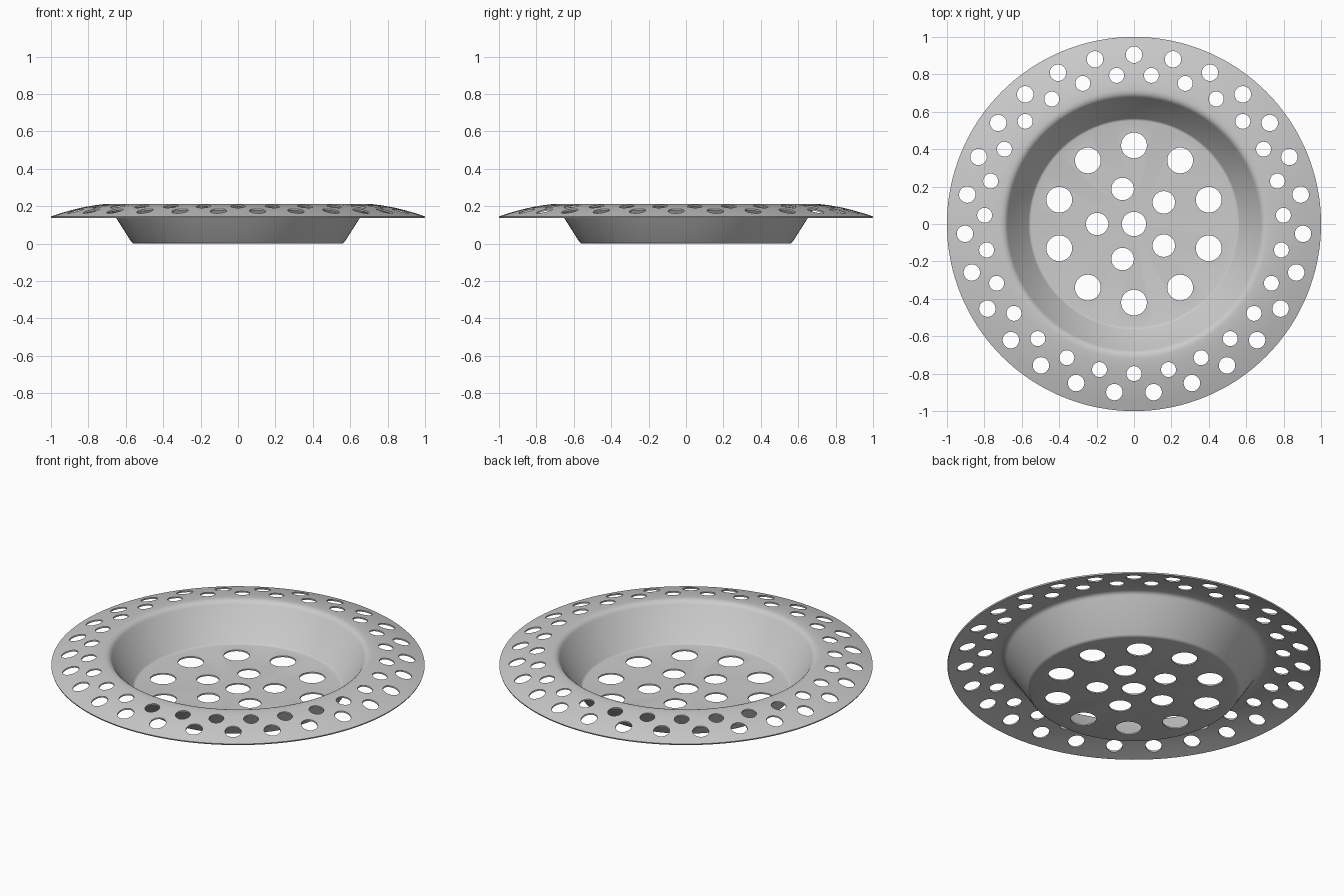
import bpy, bmesh
from math import sin, cos, pi, radians
from mathutils import Vector, Matrix

if "Cube" in bpy.data.objects:
    bpy.data.objects.remove(bpy.data.objects["Cube"])

THICK = 0.008
SEGMENTS = 128

# Mid-surface profile (radius, height): floor, sloped wall, rounded lip, domed rim
PROFILE = [(0.065, 0.004), (0.552, 0.004), (0.560, 0.006), (0.567, 0.012),
           (0.679, 0.188), (0.685, 0.196), (0.693, 0.202), (0.704, 0.206),
           (0.718, 0.207), (0.76, 0.202), (0.82, 0.192), (0.88, 0.178),
           (0.94, 0.161), (0.999, 0.142)]

# Hole rings: (count, ring radius, hole radius, start angle)
RINGS = [(5, 0.197, 0.060, 180), (10, 0.42, 0.069, 90),
         (27, 0.80, 0.040, 270), (27, 0.905, 0.044, 90)]


def add_object(name, bm):
    bmesh.ops.recalc_face_normals(bm, faces=bm.faces)
    mesh = bpy.data.meshes.new(name)
    bm.to_mesh(mesh)
    bm.free()
    obj = bpy.data.objects.new(name, mesh)
    bpy.context.collection.objects.link(obj)
    return obj


# Strainer sheet: revolved profile, the innermost ring is the central hole
bm = bmesh.new()
verts = [bm.verts.new((r, 0, z)) for r, z in PROFILE]
edges = [bm.edges.new(pair) for pair in zip(verts, verts[1:])]
bmesh.ops.spin(bm, geom=verts + edges, axis=(0, 0, 1), cent=(0, 0, 0),
               angle=2 * pi, steps=SEGMENTS, use_merge=True)
bmesh.ops.remove_doubles(bm, verts=bm.verts, dist=1e-5)
strainer = add_object("drain_strainer", bm)

# Cutter: all the round perforations
bm = bmesh.new()
for count, ring_r, hole_r, start in RINGS:
    for i in range(count):
        a = radians(start) + 2 * pi * i / count
        z = 0.0 if ring_r < 0.6 else 0.18
        pos = Vector((ring_r * cos(a), ring_r * sin(a), z))
        bmesh.ops.create_cone(bm, cap_ends=True, segments=32, radius1=hole_r,
                              radius2=hole_r, depth=0.2,
                              matrix=Matrix.Translation(pos))
cutter = add_object("hole_cutter", bm)
cutter.hide_render = True

# Thicken the sheet, then punch the holes
solid = strainer.modifiers.new("thickness", 'SOLIDIFY')
solid.thickness = THICK
solid.offset = 0
solid.use_even_offset = True
punch = strainer.modifiers.new("holes", 'BOOLEAN')
punch.operation = 'DIFFERENCE'
punch.solver = 'EXACT'
punch.object = cutter

bpy.context.view_layer.objects.active = strainer
strainer.select_set(True)
for name in ("thickness", "holes"):
    bpy.ops.object.modifier_apply(modifier=name)
bpy.data.objects.remove(cutter)
bpy.ops.object.shade_smooth_by_angle(angle=radians(35))
